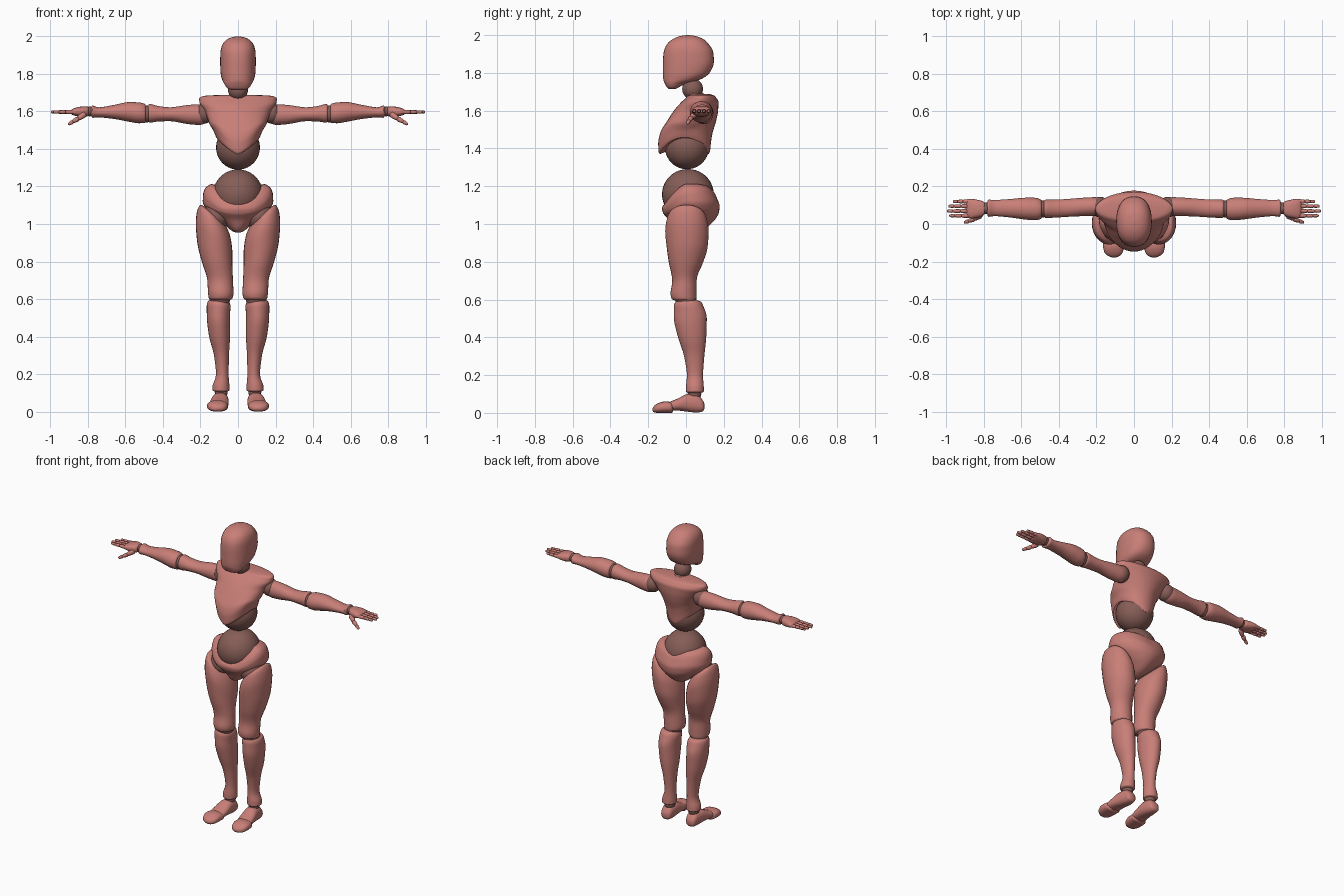
import bpy, bmesh, math
from mathutils import Matrix, Vector


def material(name, rgb):
    m = bpy.data.materials.new(name)
    m.diffuse_color = (*rgb, 1)
    return m


SHELL = material("dusty_rose", (0.58, 0.21, 0.185))
JOINT = material("dark_brown_rose", (0.24, 0.11, 0.095))


def finish(name, bm, mat, mirror):
    """Smooth shading with sharp creases, optional left/right mirror."""
    bmesh.ops.recalc_face_normals(bm, faces=bm.faces)
    for f in bm.faces:
        f.smooth = True
    for e in bm.edges:
        e.smooth = e.calc_face_angle(0) < math.radians(42)
    me = bpy.data.meshes.new(name)
    bm.to_mesh(me)
    bm.free()
    me.materials.append(mat)
    ob = bpy.data.objects.new(name, me)
    bpy.context.collection.objects.link(ob)
    if mirror:
        mod = ob.modifiers.new("mirror", 'MIRROR')
        mod.use_mirror_merge = False
    return ob


def smooth_stations(st, steps):
    """Monotone cubic interpolation between stations, free of overshoot."""
    n = len(st)

    def slope(i, k):
        if i == 0:
            return st[1][k] - st[0][k]
        if i == n - 1:
            return st[-1][k] - st[-2][k]
        a, b = st[i][k] - st[i - 1][k], st[i + 1][k] - st[i][k]
        return 2 * a * b / (a + b) if a * b > 0 else 0

    out = []
    for i in range(n - 1):
        for s in range(steps):
            u = s / steps
            h = (2*u**3 - 3*u*u + 1, u**3 - 2*u*u + u, 3*u*u - 2*u**3, u**3 - u*u)
            out.append([h[0]*st[i][k] + h[1]*slope(i, k) + h[2]*st[i+1][k] + h[3]*slope(i+1, k)
                        for k in range(5)])
    return out + [list(st[-1])]


def loft(name, axis, stations, mirror=True, power=2.0, segs=28, steps=4, warp=None):
    """Skin of superellipse rings; station = position, min/max of each cross axis."""
    bm = bmesh.new()
    rings = []
    for t, a0, a1, b0, b1 in smooth_stations(stations, steps):
        ring = []
        for i in range(segs):
            w = 2 * math.pi * i / segs
            c, s = math.cos(w), math.sin(w)
            c = math.copysign(abs(c) ** (2 / power), c)
            s = math.copysign(abs(s) ** (2 / power), s)
            co = [(a0 + a1) / 2 + c * (a1 - a0) / 2, (b0 + b1) / 2 + s * (b1 - b0) / 2]
            co.insert("xyz".index(axis), t)
            co = Vector(co)
            ring.append(bm.verts.new(warp(co) if warp else co))
        rings.append(ring)
    for r, q in zip(rings, rings[1:]):
        for i in range(segs):
            j = (i + 1) % segs
            bm.faces.new((r[i], r[j], q[j], q[i]))
    for ring in (rings[0], rings[-1]):
        mid = bm.verts.new(sum((v.co for v in ring), Vector()) / segs)
        for i in range(segs):
            bm.faces.new((ring[i], ring[(i + 1) % segs], mid))
    return finish(name, bm, SHELL, mirror)


def ball(name, center, size, mirror=True):
    bm = bmesh.new()
    mat = Matrix.Translation(center) @ Matrix.Diagonal((*size, 1))
    bmesh.ops.create_uvsphere(bm, u_segments=32, v_segments=20, radius=1, matrix=mat)
    return finish(name, bm, JOINT, mirror)


def capsule(name, p, q, r0, r1):
    """Tapered finger bone with rounded ends."""
    p, q = Vector(p), Vector(q)
    rot = (q - p).to_track_quat('X', 'Z')
    length = (q - p).length
    st = [(length * u, -r * k, r * k, -r * k, r * k)
          for u, r, k in ((0, r0, .4), (.07, r0, .8), (.22, r0, 1), (.8, r1, 1), (.94, r1, .75), (1, r1, .3))]
    return loft(name, 'x', st, segs=12, steps=2, warp=lambda v: p + rot @ v)


# Head: domed skull flowing down into a forward chin
loft("head", 'z', [
    (1.715, -.035, .035, -.09, -.055), (1.722, -.055, .055, -.1, -.04),
    (1.745, -.072, .072, -.113, .0), (1.765, -.083, .083, -.12, .075),
    (1.80, -.092, .092, -.122, .125), (1.86, -.095, .095, -.122, .148),
    (1.91, -.094, .094, -.118, .144), (1.95, -.086, .086, -.102, .122),
    (1.98, -.064, .064, -.068, .09), (1.995, -.034, .034, -.03, .052),
    (2.0, -.006, .006, .004, .018)], mirror=False, power=2.3, segs=36)
ball("neck_joint", (0, .035, 1.715), (.053, .055, .056), mirror=False)
ball("neck_base", (0, .06, 1.665), (.05, .05, .035), mirror=False)


# Chest: broad shoulders, hem arched upward at the sides
def chest_warp(v):
    if v.z < 1.6:
        v.z += .1 * min(1, abs(v.x) / .125) ** 1.4 * (1.6 - v.z) / .23
    return v


loft("chest", 'z', [
    (1.37, -.115, .115, -.138, .12), (1.385, -.122, .122, -.146, .127),
    (1.43, -.135, .135, -.147, .132), (1.48, -.152, .152, -.137, .14),
    (1.54, -.163, .163, -.103, .158), (1.60, -.176, .176, -.064, .17),
    (1.645, -.205, .205, -.025, .172), (1.668, -.207, .207, .0, .16),
    (1.682, -.185, .185, .015, .145), (1.688, -.1, .1, .03, .125)],
    mirror=False, segs=40, warp=chest_warp)
ball("waist_joint", (0, .005, 1.408), (.117, .117, .118), mirror=False)
ball("belly_joint", (0, .01, 1.157), (.133, .137, .134), mirror=False)


# Pelvis: upper rim dips at the front and slightly at the back
def pelvis_warp(v):
    if v.z > 1.0:
        front, back = max(0, -v.y / .115), max(0, v.y / .15)
        side = max(0, 1 - abs(v.x) / .15)
        v.z -= (.105 * min(1, front) ** 1.4 + .035 * back * side) * (v.z - 1.0) / .21
    return v


loft("pelvis", 'z', [
    (.955, -.015, .015, -.035, .04), (.965, -.035, .035, -.055, .075),
    (.99, -.065, .065, -.075, .12), (1.03, -.115, .115, -.09, .155),
    (1.08, -.17, .17, -.11, .175), (1.12, -.188, .188, -.122, .178),
    (1.16, -.186, .186, -.127, .166), (1.195, -.172, .172, -.122, .15),
    (1.213, -.145, .145, -.11, .13)], mirror=False, segs=40, warp=pelvis_warp)
ball("hip_joint", (.115, 0, 1.04), (.075, .085, .078))


# Thigh: top slopes down toward the crotch
def thigh_warp(v):
    if v.z > .75:
        v.z -= max(0, .2 - v.x) * .75 * (v.z - .75) / .35
    return v


loft("thigh", 'z', [
    (.592, .05, .14, -.045, .04), (.603, .03, .155, -.075, .055),
    (.635, .024, .16, -.082, .056), (.70, .027, .163, -.073, .056),
    (.80, .03, .193, -.09, .088), (.90, .03, .217, -.102, .114),
    (1.0, .037, .225, -.11, .12), (1.06, .05, .22, -.103, .112),
    (1.095, .075, .207, -.088, .095), (1.108, .11, .19, -.055, .06)], warp=thigh_warp)
ball("knee_joint", (.098, .0, .595), (.055, .056, .05))
loft("shin", 'z', [
    (.105, .06, .12, .01, .08), (.115, .046, .137, .0, .095),
    (.14, .046, .135, .0, .094), (.2, .05, .117, .005, .09),
    (.3, .048, .128, -.01, .097), (.4, .043, .154, -.042, .107),
    (.5, .043, .166, -.064, .11), (.56, .04, .167, -.064, .094),
    (.588, .05, .16, -.055, .08), (.598, .075, .14, -.03, .05)])
ball("ankle_joint", (.09, .045, .1), (.034, .036, .032))

# Foot and separate toe cap
loft("foot", 'y', [
    (.097, .08, .11, .02, .05), (.088, .062, .125, .008, .068),
    (.055, .053, .133, .002, .098), (.01, .05, .14, .006, .1),
    (-.045, .05, .15, .012, .075), (-.085, .056, .153, .012, .058),
    (-.095, .08, .135, .018, .045)], power=2.4)
loft("toe_cap", 'y', [
    (-.068, .07, .14, .006, .04), (-.078, .052, .16, .0, .058),
    (-.115, .053, .165, .0, .06), (-.15, .06, .158, .0, .05),
    (-.17, .076, .138, .003, .036), (-.178, .095, .118, .012, .024)], power=2.4)

# Arms, spread sideways
ball("shoulder_joint", (.18, .09, 1.59), (.05, .055, .055))
loft("upper_arm", 'x', [
    (.165, .065, .115, 1.56, 1.61), (.175, .047, .135, 1.537, 1.63),
    (.21, .043, .143, 1.528, 1.638), (.27, .042, .14, 1.533, 1.634),
    (.36, .038, .133, 1.548, 1.622), (.42, .034, .13, 1.547, 1.628),
    (.47, .032, .13, 1.54, 1.64), (.485, .05, .115, 1.56, 1.62)])
ball("elbow_joint", (.488, .08, 1.587), (.035, .045, .046))
loft("forearm", 'x', [
    (.487, .05, .11, 1.56, 1.62), (.497, .027, .13, 1.538, 1.64),
    (.53, .02, .14, 1.537, 1.648), (.58, .024, .14, 1.545, 1.65),
    (.66, .035, .133, 1.56, 1.635), (.74, .042, .128, 1.568, 1.622),
    (.775, .038, .13, 1.566, 1.632), (.785, .06, .11, 1.58, 1.62)])
ball("wrist_joint", (.79, .084, 1.6), (.028, .03, .026))

# Hand: palm, four three-part fingers, thumb
loft("palm", 'x', [
    (.793, .065, .1, 1.588, 1.612), (.80, .048, .118, 1.575, 1.625),
    (.83, .035, .128, 1.57, 1.626), (.865, .03, .134, 1.576, 1.62),
    (.885, .034, .133, 1.583, 1.612), (.892, .05, .118, 1.59, 1.606)], power=2.5)
for name, y, tip in (("index", .044, .985), ("middle", .069, .998),
                     ("ring", .095, .99), ("little", .12, .965)):
    start = .875
    for k, (u, v) in enumerate(((0, .42), (.4, .74), (.72, 1))):
        spread = 1 + .0 * k
        capsule(f"{name}_finger_{k + 1}", (start + (tip - start) * u, y * spread, 1.597),
                (start + (tip - start) * v, y * spread, 1.597), .0115 - .0012 * k, .0105 - .0015 * k)
thumb = [Vector(c) for c in ((.815, .05, 1.588), (.85, .028, 1.562), (.88, .016, 1.546), (.903, .008, 1.532))]
for k in range(3):
    capsule(f"thumb_{k + 1}", thumb[k], thumb[k + 1] + (thumb[k + 1] - thumb[k]) * .1,
            .017 - .003 * k, .013 - .0025 * k)
